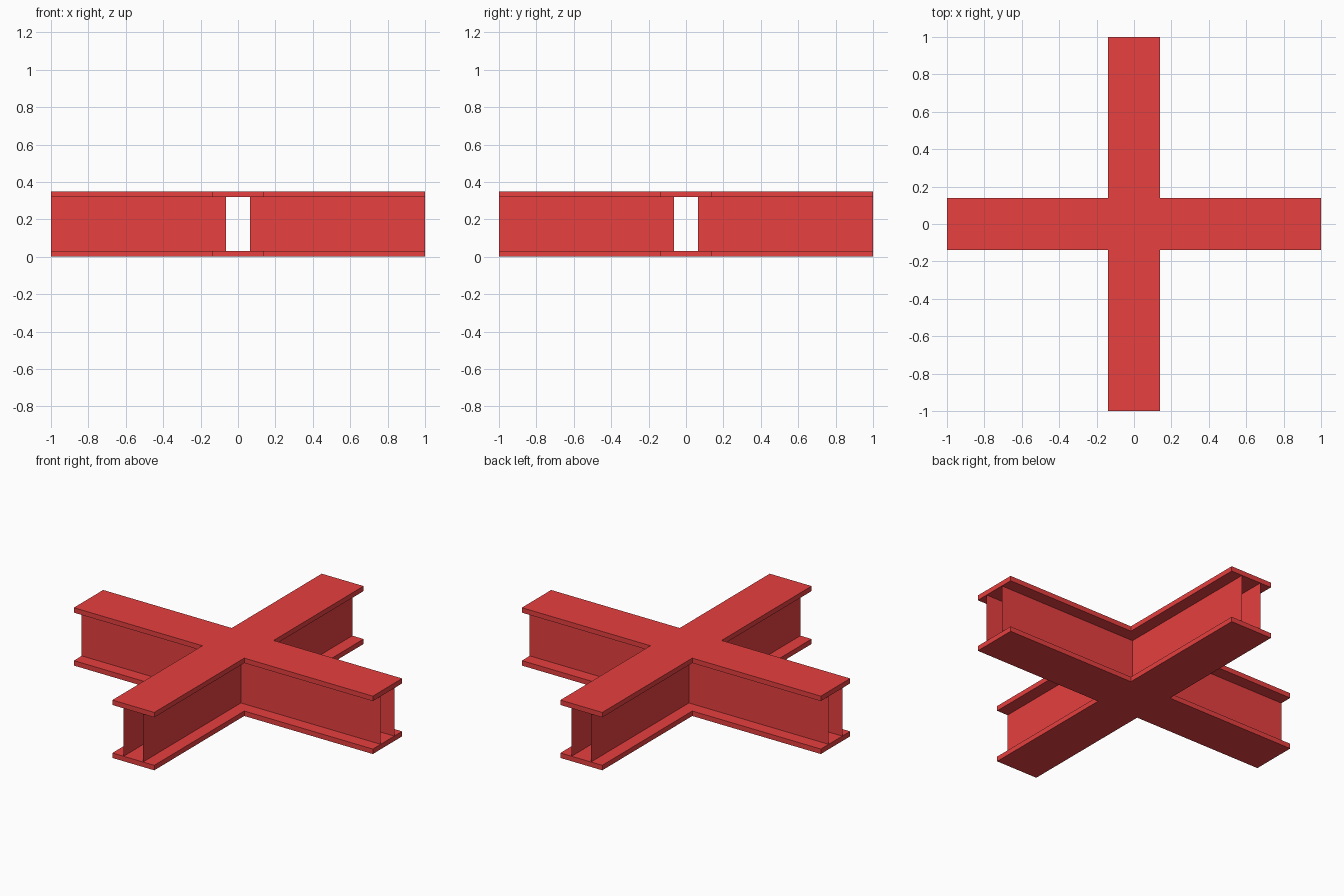
import bpy, bmesh

if "Cube" in bpy.data.objects:
    bpy.data.objects.remove(bpy.data.objects["Cube"])

L, W, H = 1.0, 0.14, 0.35      # arm reach, flange half width, total height
T, S = 0.03, 0.065             # flange thickness, web half spacing

red = bpy.data.materials.new("red_paint")
red.diffuse_color = (0.8, 0.05, 0.05, 1)
red.use_nodes = True
red.node_tree.nodes["Principled BSDF"].inputs["Base Color"].default_value = red.diffuse_color


def finish(name, bm):
    me = bpy.data.meshes.new(name)
    bm.to_mesh(me)
    bm.free()
    me.materials.append(red)
    ob = bpy.data.objects.new(name, me)
    bpy.context.collection.objects.link(ob)


def turn(x, y, k):
    for _ in range(k):
        x, y = -y, x
    return x, y


# Cross-shaped flange plates, top and bottom
def flange(name, z):
    bm = bmesh.new()
    quarter = [(L, -W), (L, W), (W, W)]
    outline = [bm.verts.new((*turn(x, y, k), z)) for k in range(4) for x, y in quarter]
    face = bm.faces.new(outline)
    ext = bmesh.ops.extrude_face_region(bm, geom=[face])["geom"]
    bmesh.ops.translate(bm, vec=(0, 0, T),
                        verts=[g for g in ext if isinstance(g, bmesh.types.BMVert)])
    bmesh.ops.recalc_face_normals(bm, faces=bm.faces)
    finish(name, bm)


flange("bottom_flange", 0)
flange("top_flange", H - T)

# Thin L-shaped webs in the four inner corners, arm ends left open
for k in range(4):
    bm = bmesh.new()
    path = [turn(x, y, k) for x, y in [(L, S), (S, S), (S, L)]]
    low, high = [[bm.verts.new((x, y, z)) for x, y in path] for z in (T, H - T)]
    for i in range(2):
        bm.faces.new((low[i + 1], low[i], high[i], high[i + 1]))
    bmesh.ops.recalc_face_normals(bm, faces=bm.faces)
    for f in bm.faces:
        f.normal_update()
        c = f.calc_center_median()
        out = turn(1, 1, k)
        if f.normal.x * out[0] + f.normal.y * out[1] < 0:
            f.normal_flip()
    finish(f"corner_web_{k + 1}", bm)
